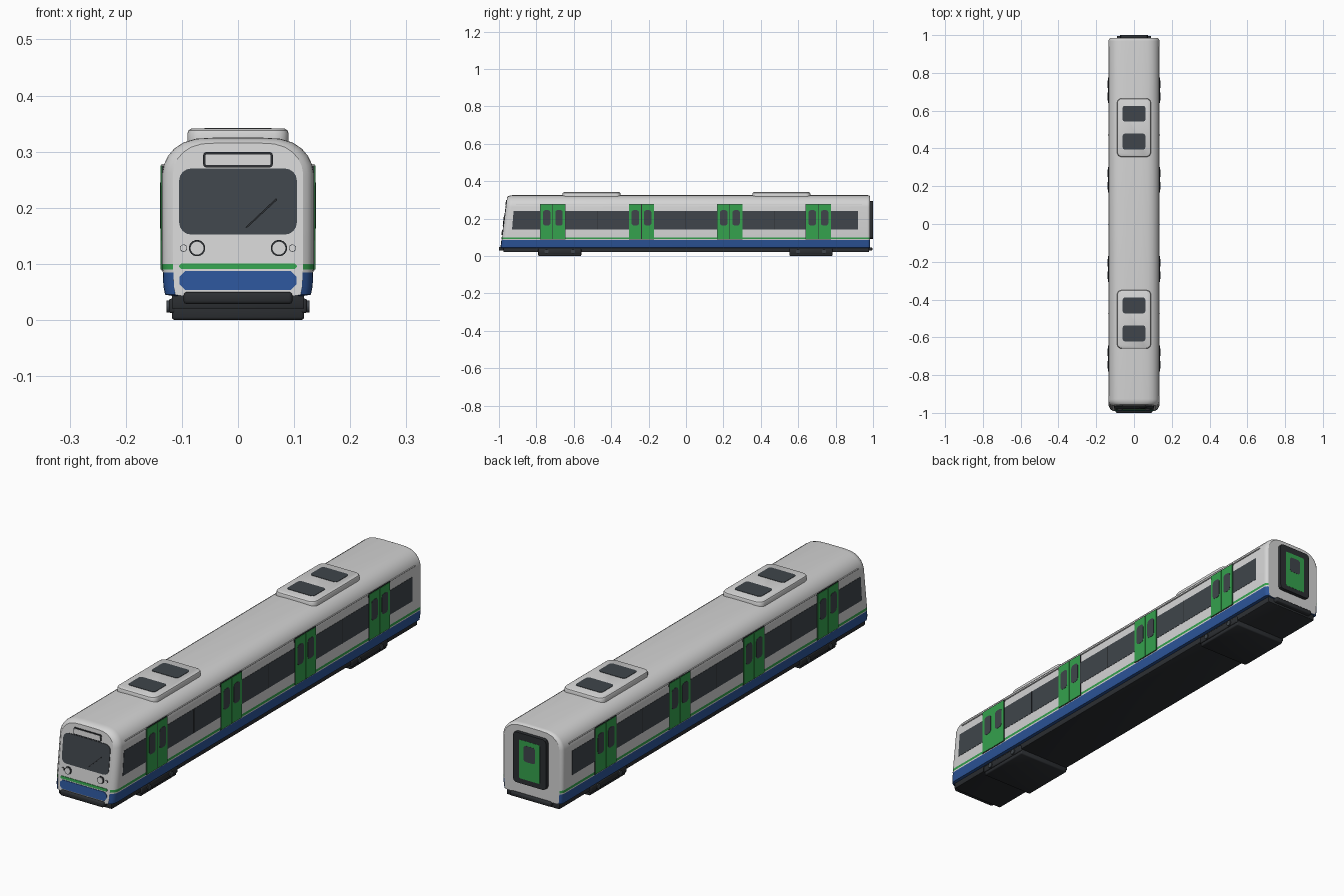
import bpy, bmesh, math
from mathutils import Vector

cube = bpy.data.objects.get("Cube")
if cube:
    bpy.data.objects.remove(cube, do_unlink=True)


def material(name, rgb):
    m = bpy.data.materials.new(name)
    m.use_nodes = True
    m.diffuse_color = (*rgb, 1)
    bsdf = next(n for n in m.node_tree.nodes if n.type == 'BSDF_PRINCIPLED')
    bsdf.inputs["Base Color"].default_value = (*rgb, 1)
    return m


GREY = material("light grey paint", (0.66, 0.66, 0.66))
BLUE = material("blue paint", (0.025, 0.09, 0.32))
GREEN = material("green paint", (0.035, 0.36, 0.075))
GLASS = material("dark glass", (0.05, 0.06, 0.07))
DARK = material("dark metal", (0.025, 0.028, 0.032))


def finish(name, bm, mats, angle=30):
    """Turn a bmesh into an object, smooth except at edges over the angle."""
    bmesh.ops.recalc_face_normals(bm, faces=bm.faces[:])
    for f in bm.faces:
        f.smooth = True
    for e in bm.edges:
        e.smooth = e.calc_face_angle(0) < math.radians(angle)
    mesh = bpy.data.meshes.new(name)
    bm.to_mesh(mesh)
    bm.free()
    for m in mats:
        mesh.materials.append(m)
    ob = bpy.data.objects.new(name, mesh)
    bpy.context.collection.objects.link(ob)
    return ob


def rounded(u0, u1, v0, v1, r=0.0, steps=4):
    """Outline of a rectangle with rounded corners."""
    if r == 0:
        return [(u0, v0), (u1, v0), (u1, v1), (u0, v1)]
    corners = [(u1 - r, v1 - r), (u0 + r, v1 - r), (u0 + r, v0 + r), (u1 - r, v0 + r)]
    pts = []
    for i, (u, v) in enumerate(corners):
        for k in range(steps + 1):
            a = math.pi / 2 * (i + k / steps)
            pts.append((u + r * math.cos(a), v + r * math.sin(a)))
    return pts


def panel(name, outline, place, d0, d1, mat):
    """Extrude a flat outline from depth d0 to d1 on a placed surface."""
    bm = bmesh.new()
    a, b = [[bm.verts.new(place(u, v, d)) for u, v in outline] for d in (d0, d1)]
    bm.faces.new(a)
    bm.faces.new(b)
    n = len(a)
    for i in range(n):
        j = (i + 1) % n
        bm.faces.new((a[i], a[j], b[j], b[i]))
    return finish(name, bm, [mat])


def box(name, x, y, z, mat, bevel=0.0):
    bm = bmesh.new()
    bmesh.ops.create_cube(bm, size=1)
    for v in bm.verts:
        v.co = Vector([(r[0] + r[1]) / 2 + c * (r[1] - r[0]) for r, c in zip((x, y, z), v.co)])
    if bevel:
        bmesh.ops.bevel(bm, geom=bm.edges[:], offset=bevel, segments=2,
                        affect='EDGES', profile=0.5)
    return finish(name, bm, [mat], 50)


# Surfaces that panels are laid on
BOTTOM, REAR, HALF = 0.045, 0.985, 0.135


def nose_y(z):
    return -0.99 + 0.125 * (z - BOTTOM)


def on_front(u, v, d):
    return (u, nose_y(v) - d, v)


def on_back(u, v, d):
    return (u, REAR + d, v)


def on_top(u, v, d):
    return (u, v, d)


def on_side(s):
    return lambda u, v, d: (s * (HALF + d), u, v)


# Body shell: one cross-section lofted along the length with rounded ends
half = [(0.118, 0.043), (0.13, BOTTOM), (0.133, 0.06), (0.134, 0.085), (HALF, 0.09),
        (HALF, 0.1), (HALF, 0.262), (0.132, 0.277), (0.125, 0.292), (0.114, 0.305),
        (0.098, 0.316), (0.075, 0.323), (0.04, 0.325)]
section = half + [(-x, z) for x, z in reversed(half)]
bm = bmesh.new()
rings = []
angles = [math.radians(a) for a in (64, 48, 32, 16, 0)]


def ring(inset, y_of):
    out = []
    for x, z in section:
        zz = z - inset * 0.5 * max(0, (z - 0.262) / 0.063)
        out.append(bm.verts.new((x * (1 - inset / HALF), y_of(zz), zz)))
    rings.append(out)


full = math.sin(angles[0])
for a in angles:
    ring(0.034 * (1 - math.cos(a)), lambda z: nose_y(z) + 0.03 * (1 - math.sin(a) / full))
for a in reversed(angles):
    ring(0.02 * (1 - math.cos(a)), lambda z: REAR - 0.016 * (1 - math.sin(a) / full))
bm.faces.new(rings[0])
bm.faces.new(rings[-1])
for r0, r1 in zip(rings, rings[1:]):
    for i in range(len(section)):
        j = (i + 1) % len(section)
        f = bm.faces.new((r0[i], r0[j], r1[j], r1[i]))
        z = f.calc_center_median().z
        f.material_index = 1 if z < 0.085 else 2 if 0.09 < z < 0.1 else 0
finish("body_shell", bm, [GREY, BLUE, GREEN])

# Sides: window band, mullions, double doors, gutter
doors = [-0.712, -0.238, 0.235, 0.708]
DOOR = 0.068
stops = [-0.93] + [y for c in doors for y in (c - DOOR, c + DOOR)] + [0.92]
for s, side in ((1, "left"), (-1, "right")):
    place = on_side(s)
    for k in range(0, len(stops), 2):
        y0, y1 = stops[k], stops[k + 1]
        lean = 0.008 if k == 0 else 0
        panel(f"{side}_window_{k // 2}", [(y0, 0.142), (y1, 0.142), (y1, 0.24), (y0 + lean, 0.24)],
              place, -0.002, 0.001, GLASS)
        if y1 - y0 > 0.2:
            mid = (y0 + y1) / 2
            panel(f"{side}_mullion_{k // 2}", rounded(mid - 0.002, mid + 0.002, 0.142, 0.24),
                  place, 0, 0.002, DARK)
    for k, c in enumerate(doors):
        panel(f"{side}_door_frame_{k}", rounded(c - DOOR, c + DOOR, 0.088, 0.278),
              place, -0.002, 0.0015, DARK)
        for t in (-1, 1):
            lo, hi = sorted((c + t * 0.0015, c + t * (DOOR - 0.002)))
            panel(f"{side}_door_leaf_{k}", rounded(lo, hi, 0.09, 0.275), place, 0, 0.003, GREEN)
            w = c + t * 0.033
            panel(f"{side}_door_window_{k}", rounded(w - 0.02, w + 0.02, 0.163, 0.245, 0.013),
                  place, 0.002, 0.004, GLASS)
    panel(f"{side}_gutter", rounded(-0.91, 0.94, 0.274, 0.278), place, -0.006, 0.001, GREY)

# Cab front: windscreen, wiper, destination box, coloured bands
panel("windscreen", rounded(-0.105, 0.105, 0.152, 0.27, 0.022), on_front, -0.002, 0.002, GLASS)
panel("wiper", [(0.013, 0.165), (0.016, 0.164), (0.07, 0.214), (0.068, 0.217)],
      on_front, 0.002, 0.005, DARK)
panel("display_frame", rounded(-0.062, 0.062, 0.272, 0.299, 0.005), on_front, -0.002, 0.003, DARK)
panel("display_face", rounded(-0.058, 0.058, 0.276, 0.295, 0.003), on_front, 0, 0.004, GREY)
panel("front_green_band", rounded(-0.105, 0.105, 0.091, 0.101, 0.004, 1),
      on_front, -0.002, 0.002, GREEN)
panel("front_blue_band", rounded(-0.104, 0.104, 0.053, 0.087, 0.01, 1),
      on_front, -0.002, 0.002, BLUE)


def lamp(name, x, r, depth, mat):
    circle = rounded(x - r, x + r, 0.128 - r, 0.128 + r, r * 0.999, 6)
    panel(name, circle, on_front, -0.002, depth, mat)


for s, side in ((1, "left"), (-1, "right")):
    lamp(f"{side}_headlight_rim", s * 0.073, 0.0145, 0.004, DARK)
    lamp(f"{side}_headlight_lens", s * 0.073, 0.0115, 0.006, GREY)
    lamp(f"{side}_marker_rim", s * 0.097, 0.0065, 0.002, DARK)
    lamp(f"{side}_marker_lens", s * 0.097, 0.0055, 0.004, GREY)

# Rear gangway door
panel("gangway_frame", rounded(-0.074, 0.074, 0.092, 0.295, 0.014, 2), on_back, -0.002, 0.015, DARK)
panel("gangway_door", rounded(-0.046, 0.046, 0.112, 0.268, 0.003, 1), on_back, 0.01, 0.0155, GREEN)
panel("gangway_window", rounded(-0.026, 0.026, 0.185, 0.25, 0.011), on_back, 0.012, 0.016, GLASS)

# Roof units with dark vents
for name, c in (("front", -0.505), ("rear", 0.51)):
    bm = bmesh.new()
    layers = []
    for z, inset in ((0.318, 0), (0.333, 0), (0.338, 0.002), (0.341, 0.007)):
        pts = rounded(-0.09 + inset, 0.09 - inset, c - 0.155 + inset, c + 0.155 - inset, 0.025)
        layers.append([bm.verts.new((x, y, z)) for x, y in pts])
    for a, b in zip(layers, layers[1:]):
        for i in range(len(a)):
            j = (i + 1) % len(a)
            bm.faces.new((a[i], a[j], b[j], b[i]))
    bm.faces.new(layers[0])
    bm.faces.new(layers[-1])
    finish(f"{name}_roof_unit", bm, [GREY], 35)
    for t in (-1, 1):
        v = c + t * 0.074
        panel(f"{name}_roof_vent", rounded(-0.06, 0.06, v - 0.042, v + 0.042, 0.012),
              on_top, 0.339, 0.3425, GLASS)

# Underframe, bumpers and bogies
box("underframe", (-0.118, 0.118), (-0.975, 0.978), (0.02, 0.046), DARK, 0.002)
box("front_bumper", (-0.097, 0.097), (-1.0, -0.96), (0.028, 0.05), DARK, 0.006)
box("rear_bumper", (-0.09, 0.09), (0.96, 0.996), (0.028, 0.046), DARK, 0.005)
for name, c in (("front", -0.675), ("rear", 0.668)):
    box(f"{name}_bogie", (-0.118, 0.118), (c - 0.115, c + 0.115), (0, 0.034), DARK, 0.005)
    for s, side in ((1, "left"), (-1, "right")):
        x = sorted((s * 0.11, s * 0.123))
        box(f"{name}_{side}_bogie_beam", x, (c - 0.115, c + 0.115), (0.012, 0.038), DARK, 0.004)
        for t in (-1, 1):
            y, r = c + t * 0.07, 0.011
            circle = rounded(y - r, y + r, 0.024 - r, 0.024 + r, r * 0.999)
            panel(f"{name}_{side}_axle_box", circle, on_side(s), -0.015, -0.008, GLASS)
